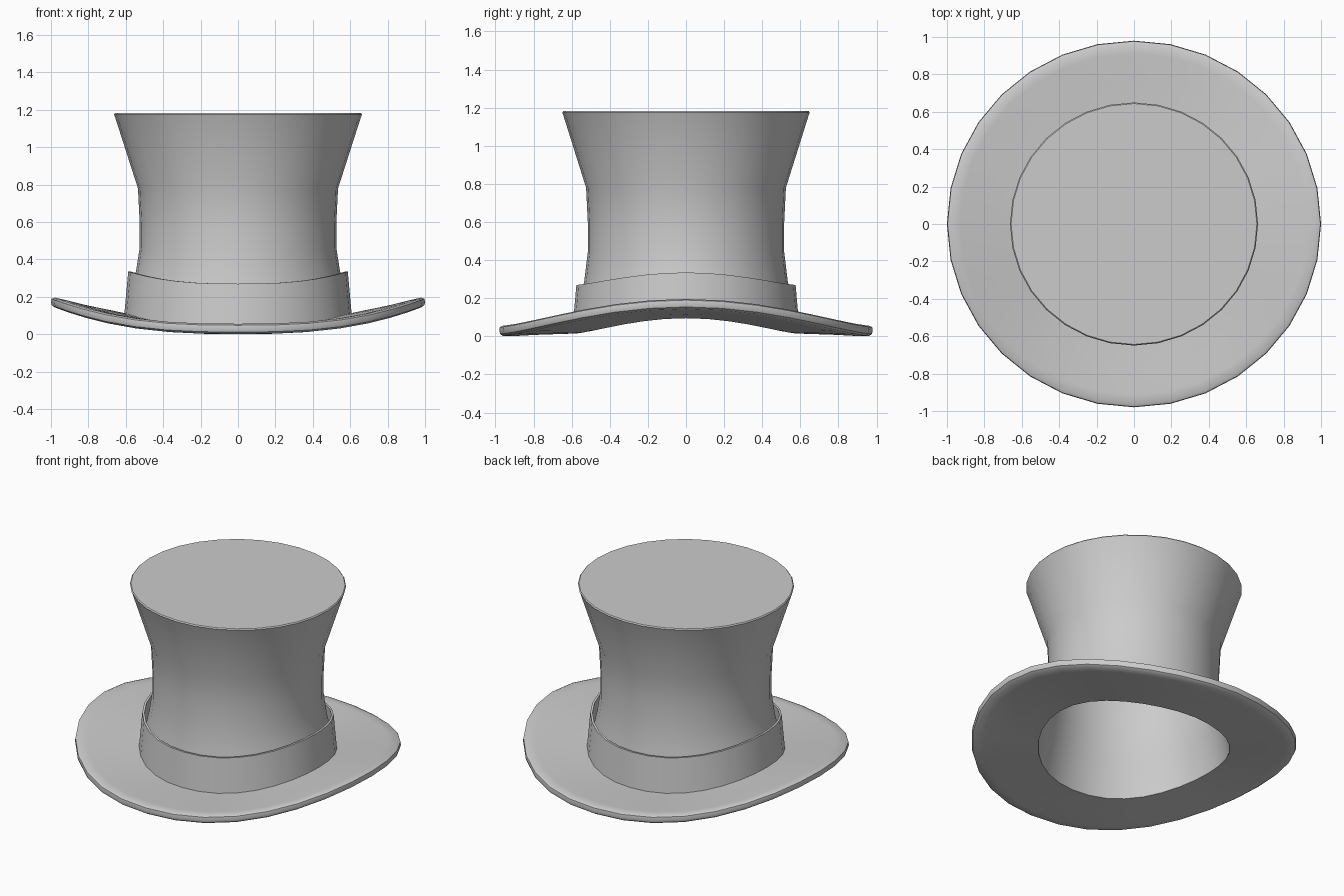
import bpy, bmesh, math

if "Cube" in bpy.data.objects:
    bpy.data.objects.remove(bpy.data.objects["Cube"])

SEG = 32
Y_SCALE = 0.98   # the hat is very slightly narrower front to back


def lathe(name, rows, power=2.7, closed=False, cap=False):
    """Spin rows of (radius, z, side lift); the lift raises the left and right sides."""
    bm = bmesh.new()
    rings = []
    for r, z, lift in rows:
        ring = []
        for i in range(SEG):
            a = 2 * math.pi * i / SEG
            c, s = math.cos(a), math.sin(a)
            ring.append(bm.verts.new((r * c, r * s * Y_SCALE, z + lift * abs(c) ** power)))
        rings.append(ring)
    pairs = list(zip(rings, rings[1:]))
    if closed:
        pairs.append((rings[-1], rings[0]))
    for lo, hi in pairs:
        for i in range(SEG):
            j = (i + 1) % SEG
            bm.faces.new((lo[i], lo[j], hi[j], hi[i]))
    if cap:
        bm.faces.new(rings[-1])
    bmesh.ops.recalc_face_normals(bm, faces=bm.faces)
    mesh = bpy.data.meshes.new(name)
    bm.to_mesh(mesh)
    bm.free()
    ob = bpy.data.objects.new(name, mesh)
    bpy.context.collection.objects.link(ob)
    bpy.ops.object.select_all(action='DESELECT')
    ob.select_set(True)
    bpy.context.view_layer.objects.active = ob
    bpy.ops.object.shade_smooth_by_angle(angle=math.radians(35))
    return ob


# Brim: thin plate with a rounded rim, curled up at both sides
lathe("brim", [
    (0.59, 0.015, 0.080), (0.80, 0.008, 0.108), (0.93, 0.001, 0.135),
    (0.98, 0.002, 0.142), (0.995, 0.012, 0.142), (1.0, 0.028, 0.142),
    (0.997, 0.048, 0.142), (0.98, 0.056, 0.140), (0.93, 0.055, 0.130),
    (0.80, 0.047, 0.106), (0.60, 0.040, 0.072),
], closed=True)

# Crown: waisted tube flaring out to a flat top
lathe("crown", [
    (0.59, 0.016, 0.080), (0.562, 0.20, 0.070), (0.545, 0.29, 0.050),
    (0.526, 0.44, 0.020), (0.526, 0.60, 0.0), (0.535, 0.78, 0.0),
    (0.657, 1.16, 0.0), (0.663, 1.175, 0.0), (0.657, 1.182, 0.0),
], cap=True)

# Hat band: loose thin collar around the foot of the crown
lathe("hat_band", [
    (0.608, 0.035, 0.070), (0.587, 0.270, 0.065),
    (0.573, 0.270, 0.065), (0.594, 0.035, 0.070),
], closed=True)
